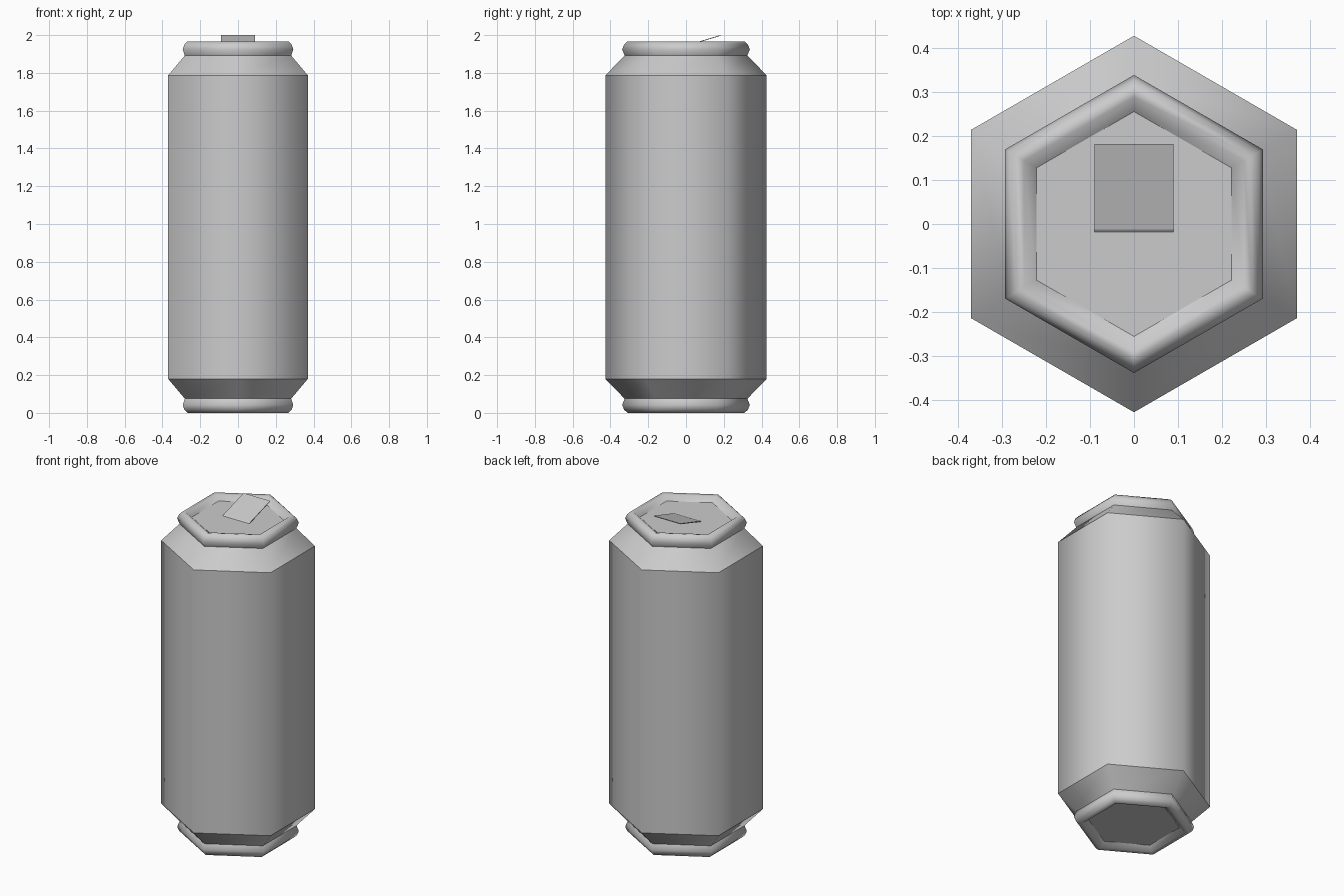
import bpy, bmesh, math

if "Cube" in bpy.data.objects:
    bpy.data.objects.remove(bpy.data.objects["Cube"])

SIDES = 6

def add_object(name, bm):
    mesh = bpy.data.meshes.new(name)
    bmesh.ops.recalc_face_normals(bm, faces=bm.faces)
    bm.to_mesh(mesh)
    bm.free()
    obj = bpy.data.objects.new(name, mesh)
    bpy.context.collection.objects.link(obj)
    return obj

def hex_lathe(name, profile):
    """Six-sided lathe of (radius, z, crease) rows, capped at both ends."""
    bm = bmesh.new()
    rings = []
    for r, z, _ in profile:
        angles = [math.pi / 2 + i * math.tau / SIDES for i in range(SIDES)]
        rings.append([bm.verts.new((r * math.cos(a), r * math.sin(a), z)) for a in angles])
    for low, high in zip(rings, rings[1:]):
        for i in range(SIDES):
            j = (i + 1) % SIDES
            bm.faces.new((low[i], low[j], high[j], high[i])).smooth = True
    bm.faces.new(rings[0])
    bm.faces.new(rings[-1])
    # keep the creased rings sharp, everything else shades round
    for ring, (_, _, crease) in zip(rings, profile):
        if crease:
            for i in range(SIDES):
                bm.edges.get((ring[i], ring[(i + 1) % SIDES])).smooth = False
    return add_object(name, bm)

# Can body: half profile from lid to shoulder, mirrored for the base
TOP = 1.967
half = [(0.427, 1.787, True), (0.325, 1.892, True), (0.338, 1.925, False),
        (0.328, 1.95, False), (0.309, TOP, False), (0.288, 1.963, False),
        (0.255, 1.937, True)]
base = [(r, TOP - z, c) for r, z, c in reversed(half)]
hex_lathe("can_body", base + half)

# Pull tab: thin plate rising towards the back, with a small front lip
bm = bmesh.new()
section = [(-0.022, 1.934), (-0.012, 1.942), (0.182, 2.0),
           (0.182, 1.996), (-0.010, 1.938), (-0.018, 1.934)]
face = bm.faces.new([bm.verts.new((-0.09, y, z)) for y, z in section])
extruded = bmesh.ops.extrude_face_region(bm, geom=[face])
moved = [v for v in extruded["geom"] if isinstance(v, bmesh.types.BMVert)]
bmesh.ops.translate(bm, verts=moved, vec=(0.18, 0, 0))
add_object("pull_tab", bm)
